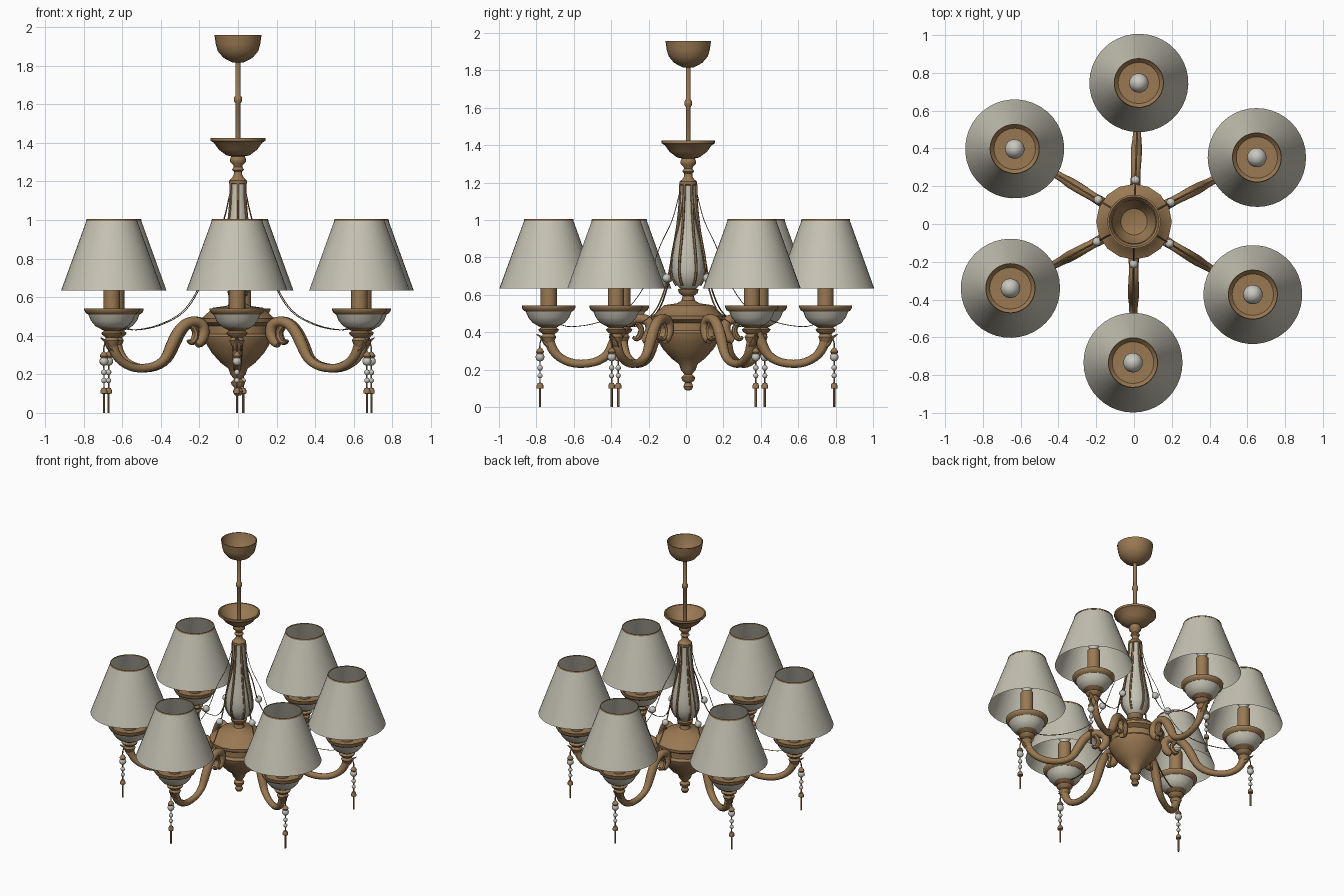
import bpy, bmesh, math
from mathutils import Vector, Matrix

if "Cube" in bpy.data.objects:
    bpy.data.objects.remove(bpy.data.objects["Cube"])

CY = 0.012          # centre of the column on y
ARM_R = 0.74        # distance from column to each lamp
# angle in degrees of each arm, and lamp distance
ARMS = [(88, .735), (27.6, .734), (-31.5, .738), (-90.4, .746), (208.3, .743), (148.6, .74)]


def material(name, rgb):
    m = bpy.data.materials.new(name)
    m.diffuse_color = (*rgb, 1)
    m.use_nodes = True
    m.node_tree.nodes["Principled BSDF"].inputs["Base Color"].default_value = m.diffuse_color
    return m


BRASS = material("aged brass", (.32, .19, .085))
CLOTH = material("pale cloth", (.56, .54, .45))
GLASS = material("pale glass", (.58, .57, .52))


def finish(bm, name, mat, sharp=40):
    me = bpy.data.meshes.new(name)
    bmesh.ops.recalc_face_normals(bm, faces=bm.faces)
    for f in bm.faces:
        f.smooth = True
    bm.to_mesh(me)
    bm.free()
    me.set_sharp_from_angle(angle=math.radians(sharp))
    me.materials.append(mat)
    return me


def lathe(name, profile, mat, n=24, x=0.0, bm=None):
    """Turn (radius, height) points about a vertical axis at x."""
    own = bm is None
    bm = bm or bmesh.new()
    rings = []
    for r, z in profile:
        if r < 1e-5:
            rings.append([bm.verts.new((x, 0, z))])
        else:
            rings.append([bm.verts.new((x + r * math.cos(t), r * math.sin(t), z))
                          for t in (2 * math.pi * i / n for i in range(n))])
    for a, b in zip(rings, rings[1:]):
        for i in range(n):
            j = (i + 1) % n
            vs = [a[i % len(a)], a[j % len(a)], b[j % len(b)], b[i % len(b)]]
            vs = list(dict.fromkeys(vs))
            if len(vs) > 2:
                bm.faces.new(vs)
    return finish(bm, name, mat) if own else None


def spline(pts, steps):
    """Catmull-Rom through points of any dimension."""
    P = [Vector(p) for p in pts]
    P = [2 * P[0] - P[1]] + P + [2 * P[-1] - P[-2]]
    out = []
    for i in range(1, len(P) - 2):
        a, b, c, d = P[i - 1:i + 3]
        for s in range(steps):
            t = s / steps
            out.append(.5 * (2 * b + (c - a) * t + (2 * a - 5 * b + 4 * c - d) * t * t
                             + (3 * b - a - 3 * c + d) * t ** 3))
    return out + [P[-2]]


def sweep(name, pts, mat, n=10, steps=4, flat=1.0):
    """Sweep an oval along (x, z, half-width) points in the xz plane."""
    path = spline(pts, steps)
    bm = bmesh.new()
    rings = []
    for i, p in enumerate(path):
        q = path[min(i + 1, len(path) - 1)] - path[max(i - 1, 0)]
        tx, tz = Vector((q[0], q[1])).normalized()
        ring = []
        for k in range(n):
            a = 2 * math.pi * k / n
            u, v = p[2] * flat * math.cos(a), p[2] * math.sin(a)
            ring.append(bm.verts.new((p[0] - tz * u, v, p[1] + tx * u)))
        rings.append(ring)
    for a, b in zip(rings, rings[1:]):
        for k in range(n):
            bm.faces.new((a[k], a[(k + 1) % n], b[(k + 1) % n], b[k]))
    bm.faces.new(rings[0])
    bm.faces.new(rings[-1])
    return finish(bm, name, mat)


def ball(r, z, n=6):
    return [(r * math.sin(math.pi * i / n), z - r * math.cos(math.pi * i / n)) for i in range(n + 1)]


def beads(name, items, mat):
    """Several balls (x, z, radius) in one mesh."""
    bm = bmesh.new()
    for x, z, r in items:
        lathe(name, ball(r, z), mat, 10, x, bm)
    return finish(bm, name, mat)


def place(name, me, angle=0.0, stretch=1.0):
    ob = bpy.data.objects.new(name, me)
    bpy.context.collection.objects.link(ob)
    ob.matrix_world = (Matrix.Translation((0, CY, 0)) @ Matrix.Rotation(math.radians(angle), 4, 'Z')
                       @ Matrix.Diagonal((stretch, 1, 1, 1)))


# --- central column ---
place("ceiling_cup", lathe("ceiling_cup", [
    (0, 1.815), (.03, 1.817), (.075, 1.84), (.105, 1.875), (.115, 1.91), (.122, 1.958),
    (.117, 1.958), (.108, 1.91), (.07, 1.85), (0, 1.83)], BRASS))
place("rod", lathe("rod", [
    (.013, 1.34), (.013, 1.605), (.021, 1.615), (.021, 1.635), (.013, 1.645), (.013, 1.83)], BRASS, 12))
place("upper_dish", lathe("upper_dish", [
    (.02, 1.17), (.046, 1.19), (.046, 1.205), (.03, 1.22), (.022, 1.235), (.022, 1.25), (.032, 1.26),
    (.022, 1.275), (.025, 1.285), (.04, 1.3), (.042, 1.315), (.035, 1.33), (.06, 1.335), (.1, 1.365),
    (.125, 1.4), (.142, 1.41), (.142, 1.425), (.132, 1.425), (.115, 1.395), (.06, 1.35), (0, 1.345)], BRASS))
VASE = [(.03, .625), (.06, .65), (.082, .69), (.09, .735), (.085, .8), (.072, .87),
        (.058, .95), (.047, 1.04), (.041, 1.12), (.04, 1.19)]
place("vase", lathe("vase", VASE, CLOTH, 24))
place("urn", lathe("urn", [
    (0, .088), (.018, .092), (.027, .11), (.018, .13), (.034, .145), (.036, .16), (.02, .175),
    (.04, .2), (.05, .23), (.09, .26), (.135, .31), (.16, .35), (.176, .38), (.18, .395), (.165, .41),
    (.166, .45), (.198, .468), (.2, .488), (.18, .498), (.15, .525), (.13, .545), (.06, .555),
    (.036, .57), (.03, .595), (.05, .61), (.055, .63), (.03, .64)], BRASS, 16))

# --- parts repeated on every arm (radial direction is +x) ---
rib = sweep("vase_rib", [(r + .003, z, .008) for r, z in VASE[1:]], BRASS, 6, 2, .8)
arm = sweep("arm", [
    (.245, .355, .018), (.222, .37, .026), (.2, .41, .028), (.208, .455, .028), (.25, .473, .026),
    (.305, .462, .028), (.35, .42, .03), (.39, .35, .03), (.43, .28, .025), (.5, .24, .022),
    (.6, .233, .022), (.68, .265, .023), (.725, .32, .026), (.74, .385, .026)], BRASS, 10, 3)
scroll = sweep("arm_scroll", [
    (.275, .455, .02), (.25, .42, .022), (.255, .385, .024), (.275, .365, .02), (.295, .375, .01)], BRASS, 8, 3, .7)
leaf = sweep("arm_leaf", [
    (.725, .31, .02), (.755, .34, .024), (.775, .37, .016), (.805, .39, .004)], BRASS, 6, 3, .5)
chain = sweep("garland", [
    (.045, 1.15, .005), (.085, 1.0, .005), (.15, .86, .005), (.215, .68, .005), (.32, .53, .005),
    (.47, .455, .005), (.62, .43, .005), (.7, .45, .005)], BRASS, 4, 4, .4)
chain_bead = beads("garland_bead", [(.222, .69, .024)], GLASS)
pendant_wire = sweep("pendant_wire", [
    (.745, .4, .004), (.77, .375, .004), (.786, .34, .004), (.786, .23, .004), (.786, .12, .004)], BRASS, 5, 2)
pendant_beads = beads("pendant_beads", [
    (.786, .268, .024), (.786, .21, .015), (.786, .168, .014)], GLASS)
pendant_cap = lathe("pendant_cap", [
    (0, .132), (.012, .128), (.018, .115), (.018, .1), (0, .098)], BRASS, 10, .786)
pendant_top = lathe("pendant_top", [
    (0, .32), (.012, .312), (.022, .295), (.016, .285), (0, .283)], BRASS, 10, .786)
pendant_drop = lathe("pendant_drop", [(0, .1), (.006, .1), (.006, 0), (0, 0)], BRASS, 6, .786)

# --- lamp parts, turned about the lamp axis ---
lamp = {
    "lamp_base": lathe("lamp_base", [
        (0, .34), (.026, .345), (.04, .375), (.03, .39), (.05, .405), (.055, .415),
        (.04, .425), (.07, .442)], BRASS, 20, ARM_R),
    "lamp_bowl": lathe("lamp_bowl", [
        (.06, .437), (.085, .45), (.108, .478), (.122, .512)], CLOTH, 24, ARM_R),
    "lamp_rim": lathe("lamp_rim", [
        (.121, .51), (.135, .518), (.143, .533), (.143, .542), (.13, .542), (.11, .52), (0, .515)],
        BRASS, 24, ARM_R),
    "candle": lathe("candle", [(.043, .515), (.043, .745), (0, .745)], BRASS, 20, ARM_R),
    "bulb": lathe("bulb", [
        (.025, .74), (.03, .765), (.048, .8), (.052, .825), (.045, .85), (.025, .87), (0, .877)],
        GLASS, 16, ARM_R),
    "shade": lathe("shade", [(.262, .634), (.13, .998)], CLOTH, 40, ARM_R),
    "shade_trim": lathe("shade_trim", [
        (.1295, .995), (.1325, .995), (.13, 1.005), (.1275, 1.005), (.1295, .995)], BRASS, 40, ARM_R),
}
arm_parts = {
    "vase_rib": rib, "arm": arm, "arm_scroll": scroll, "arm_leaf": leaf, "garland": chain,
    "garland_bead": chain_bead, "pendant_wire": pendant_wire, "pendant_beads": pendant_beads,
    "pendant_cap": pendant_cap, "pendant_top": pendant_top, "pendant_drop": pendant_drop}

for i, (ang, dist) in enumerate(ARMS, 1):
    for name, me in {**arm_parts, **lamp}.items():
        place(f"{name}_{i}", me, ang, 1.0 if name == "vase_rib" else dist / ARM_R)
